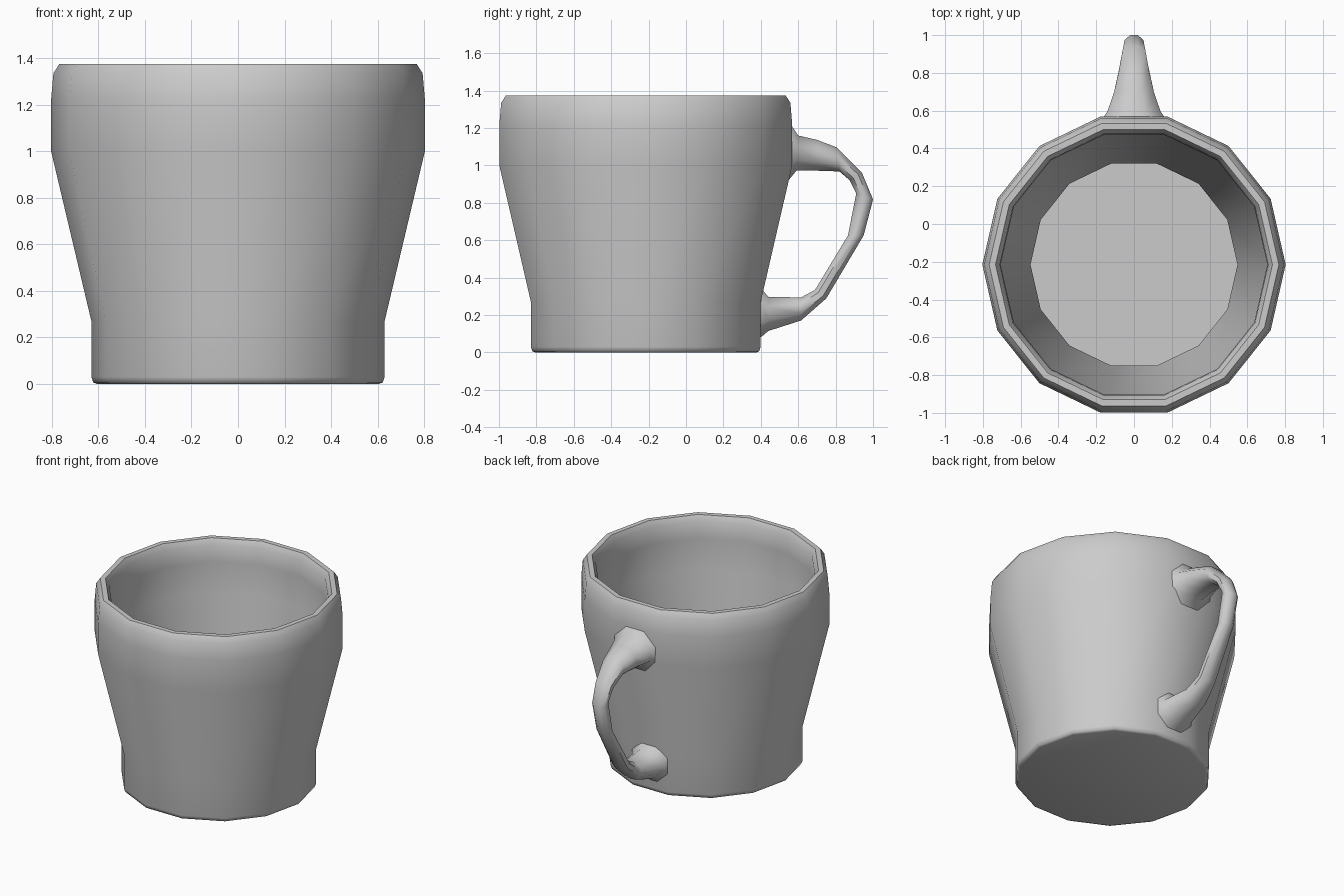
import bpy, bmesh, math
from mathutils import Vector

if "Cube" in bpy.data.objects:
    bpy.data.objects.remove(bpy.data.objects["Cube"])

CY = -0.215   # centre of the cup body


def loft(name, rings, cap_start=False, cap_end=False):
    """Skin a list of closed rings and shade the result smooth."""
    bm = bmesh.new()
    loops = [[bm.verts.new(p) for p in ring] for ring in rings]
    n = len(loops[0])
    for a, b in zip(loops, loops[1:]):
        for i in range(n):
            j = (i + 1) % n
            bm.faces.new((a[i], a[j], b[j], b[i]))
    if cap_start:
        bm.faces.new(loops[0])
    if cap_end:
        bm.faces.new(loops[-1])
    bmesh.ops.recalc_face_normals(bm, faces=bm.faces)
    mesh = bpy.data.meshes.new(name)
    bm.to_mesh(mesh)
    bm.free()
    obj = bpy.data.objects.new(name, mesh)
    bpy.context.collection.objects.link(obj)
    bpy.ops.object.select_all(action='DESELECT')
    obj.select_set(True)
    bpy.context.view_layer.objects.active = obj
    bpy.ops.object.shade_smooth_by_angle(angle=math.radians(55))
    return obj


# Cup body: 14-sided profile (radius, z), outside up, over the rim, inside down
profile = [(0.605, 0), (0.622, 0.006), (0.63, 0.03), (0.63, 0.27),
           (0.803, 1.0), (0.803, 1.22), (0.793, 1.335), (0.767, 1.375),
           (0.733, 1.375), (0.71, 1.335), (0.706, 1.22), (0.706, 1.0),
           (0.548, 0.29), (0.548, 0.08)]
SIDES = 14
rings = [[Vector((r * math.cos(math.tau * i / SIDES),
                  CY + r * math.sin(math.tau * i / SIDES), z))
          for i in range(SIDES)] for r, z in profile]
loft("cup_body", rings, True, True)

# Handle: outer (y, z), inner (y, z), half width; ends sink into the wall
stations = [(0.53, 1.22, 0.51, 0.90, 0.175),
            (0.566, 1.21, 0.548, 0.92, 0.165),
            (0.60, 1.16, 0.59, 0.972, 0.14),
            (0.70, 1.137, 0.70, 0.972, 0.105),
            (0.807, 1.096, 0.82, 0.968, 0.08),
            (0.94, 0.963, 0.876, 0.92, 0.06),
            (1.0, 0.818, 0.91, 0.85, 0.05),
            (0.95, 0.626, 0.866, 0.626, 0.05),
            (0.75, 0.289, 0.69, 0.335, 0.06),
            (0.615, 0.171, 0.615, 0.294, 0.08),
            (0.44, 0.115, 0.44, 0.298, 0.115),
            (0.405, 0.085, 0.408, 0.335, 0.135),
            (0.37, 0.075, 0.37, 0.35, 0.14)]
K = 8
handle_rings = []
for oy, oz, iy, iz, w in stations:
    mid = Vector((0, (oy + iy) / 2, (oz + iz) / 2))
    half = Vector((0, (oy - iy) / 2, (oz - iz) / 2))
    ring = []
    for i in range(K):
        a = math.tau * (i + 0.5) / K
        s = 1 / math.cos(math.pi / K)
        ring.append(mid + half * (math.cos(a) * s)
                    + Vector((w * math.sin(a) * s, 0, 0)))
    handle_rings.append(ring)
loft("handle", handle_rings, True, True)
